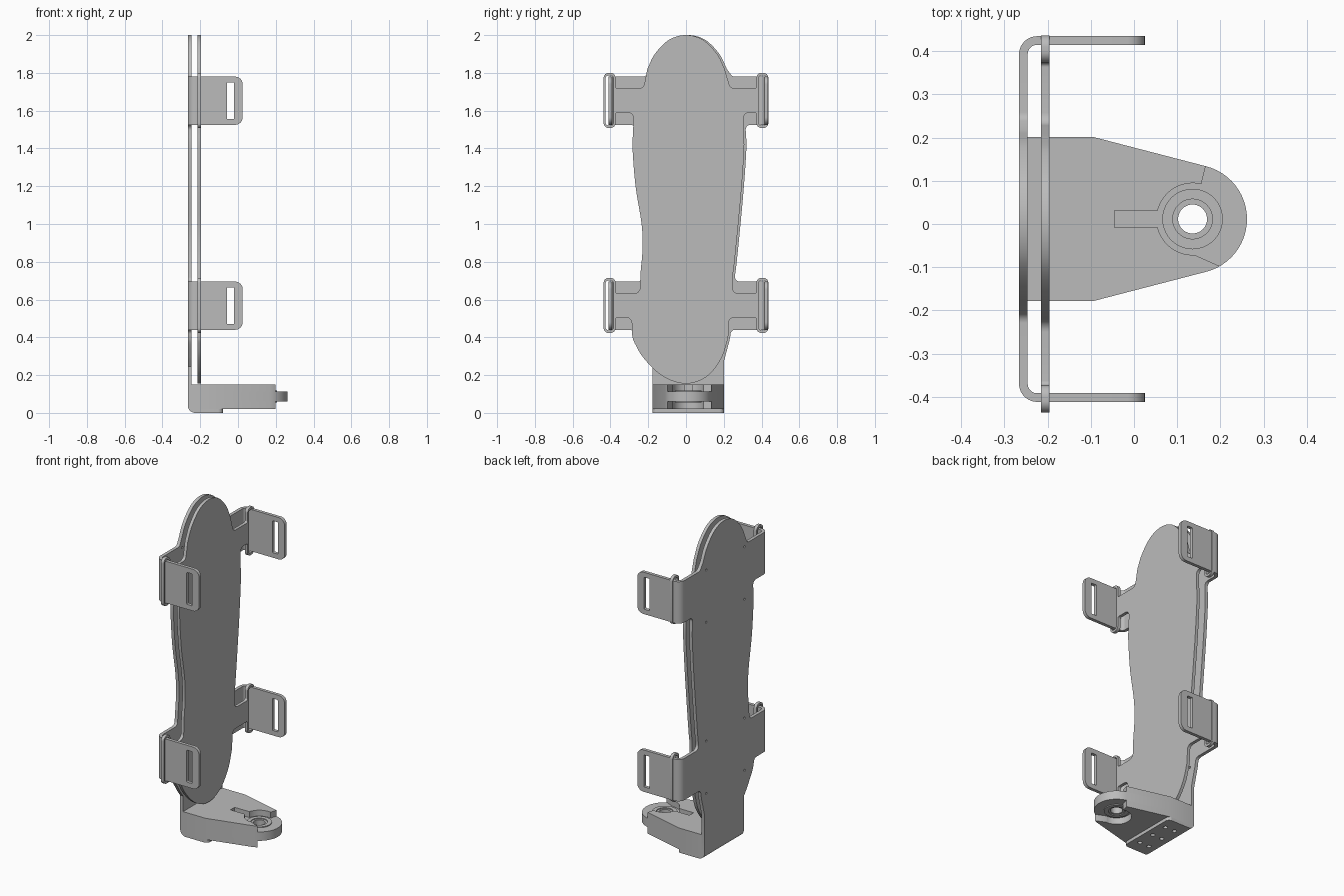
import bpy, bmesh
from math import cos, sin, radians, pi
from mathutils import Matrix, Vector

cube = bpy.data.objects.get("Cube")
if cube:
    bpy.data.objects.remove(cube, do_unlink=True)

grey = bpy.data.materials.new("plain_grey")
grey.use_nodes = True
grey.diffuse_color = (0.5, 0.5, 0.5, 1)
grey.node_tree.nodes["Principled BSDF"].inputs["Base Color"].default_value = (0.5, 0.5, 0.5, 1)

# Local axes of a slab's outline: (y, z), (z, x) or (x, y), extruded along the named axis
AXES = {
    "x": Matrix(((0, 0, 1, 0), (1, 0, 0, 0), (0, 1, 0, 0), (0, 0, 0, 1))),
    "y": Matrix(((0, 1, 0, 0), (0, 0, 1, 0), (1, 0, 0, 0), (0, 0, 0, 1))),
    "z": Matrix.Identity(4),
}


def slab(name, axis, outlines, lo, hi):
    """Extrude nested outlines (inner ones are holes) from lo to hi along an axis."""
    curve = bpy.data.curves.new(name + "_outline", "CURVE")
    curve.dimensions = "2D"
    curve.fill_mode = "BOTH"
    curve.extrude = (hi - lo) / 2
    for pts in outlines:
        spline = curve.splines.new("POLY")
        spline.points.add(len(pts) - 1)
        for p, (a, b) in zip(spline.points, pts):
            p.co = (a, b, 0, 1)
        spline.use_cyclic_u = True
    temp = bpy.data.objects.new(name + "_temp", curve)
    bpy.context.collection.objects.link(temp)
    deps = bpy.context.evaluated_depsgraph_get()
    mesh = bpy.data.meshes.new_from_object(temp.evaluated_get(deps))
    bpy.data.objects.remove(temp, do_unlink=True)
    bpy.data.curves.remove(curve)
    mesh.name = name
    mesh.transform(AXES[axis] @ Matrix.Translation((0, 0, (lo + hi) / 2)))
    bm = bmesh.new()
    bm.from_mesh(mesh)
    bmesh.ops.remove_doubles(bm, verts=bm.verts, dist=0.00005)
    bmesh.ops.recalc_face_normals(bm, faces=bm.faces)
    bm.to_mesh(mesh)
    bm.free()
    mesh.materials.clear()
    mesh.materials.append(grey)
    obj = bpy.data.objects.new(name, mesh)
    bpy.context.collection.objects.link(obj)
    bpy.ops.object.select_all(action="DESELECT")
    obj.select_set(True)
    bpy.context.view_layer.objects.active = obj
    bpy.ops.object.shade_smooth_by_angle(angle=radians(30))
    return obj


def arc(cx, cy, r, start, end, n=24):
    angles = [radians(start + (end - start) * i / n) for i in range(n + 1)]
    return [(cx + r * cos(t), cy + r * sin(t)) for t in angles]


def circle(cx, cy, r, n=40):
    return arc(cx, cy, r, 0, 360, n)[:-1]


def fillet(corners, n=6):
    """Round each (a, b, radius) corner; plain (a, b) points stay as they are."""
    out = []
    for i, c in enumerate(corners):
        p = Vector(c[:2])
        if len(c) == 2:
            out.append(tuple(p))
            continue
        u = (Vector(corners[i - 1][:2]) - p).normalized()
        v = (Vector(corners[(i + 1) % len(corners)][:2]) - p).normalized()
        half = u.angle(v) / 2
        mid = p + (u + v).normalized() * c[2] / sin(half)
        t = c[2] * cos(half) / sin(half)
        a, b = p + u * t - mid, p + v * t - mid
        for k in range(n + 1):
            d = a.lerp(b, k / n).normalized() * c[2]
            out.append(tuple(mid + d))
    return out


def box(a0, a1, b0, b1, r):
    return fillet([(a0, b0, r), (a1, b0, r), (a1, b1, r), (a0, b1, r)])


def smooth(points, n=7):
    """Smooth open curve through the points."""
    p = [Vector(q) for q in points]
    p = [2 * p[0] - p[1]] + p + [2 * p[-1] - p[-2]]
    out = []
    for a, b, c, d in zip(p, p[1:], p[2:], p[3:]):
        for k in range(n):
            t = k / n
            out.append(tuple((2 * b + (c - a) * t + (2 * a - 5 * b + 4 * c - d) * t * t
                              + (3 * b - a - 3 * c + d) * t ** 3) / 2))
    return out + [tuple(p[-2])]


# Shared body contour, counter-clockwise as seen from +x
foot = [(-.285, .41), (-.272, .37), (-.22, .285), (-.12, .192), (0, .155),
        (.11, .192), (.185, .285), (.218, .38), (.224, .41)]
right_waist = [(.248, .73), (.257, .8), (.277, 1.0), (.295, 1.2), (.308, 1.4), (.305, 1.49)]
crown = [(.205, 1.82), (.165, 1.9), (.09, 1.975), (0, 2.0),
         (-.09, 1.975), (-.165, 1.9), (-.205, 1.82)]
left_waist = [(-.28, 1.49), (-.283, 1.4), (-.267, 1.2), (-.235, 1.0), (-.23, .87), (-.24, .75)]
MID = 0.0115
WINGS = (0.44, 1.525)
WING_H = 0.255


def loop_wing(base, side, y_low, y_high):
    """Narrow wing ending in a tall rounded loop, listed from bottom to top."""
    lo, hi = base + .065, base + .192
    s = side
    pts = [(s * y_low, lo, .03), (s * .373, lo, .01), (s * .373, base - .017, .026),
           (s * .436, base - .017, .026), (s * .436, base + .275, .026),
           (s * .373, base + .275, .026), (s * .373, hi, .01), (s * y_high, hi, .03)]
    return pts if side > 0 else pts[::-1]


def plain_wing(base, side, y_low, y_high):
    s = side
    pts = [(s * y_low, base, .025), (s * .381, base),
           (s * .381, base + WING_H), (s * y_high, base + WING_H, .025)]
    return pts if side > 0 else pts[::-1]


def body(wing, bottom):
    low, high = WINGS
    return fillet(bottom + wing(low, 1, .226, .246) + smooth(right_waist)
                  + wing(high, 1, .303, .235) + smooth(crown)
                  + wing(high, -1, .277, .225) + smooth(left_waist)
                  + wing(low, -1, .288, .245))


# Front plate with four strap loops
loop_slots = [box(min(s * .384, s * .426), max(s * .384, s * .426), b - .003, b + .261, .016)
              for b in WINGS for s in (-1, 1)]
slab("front_plate", "x", [body(loop_wing, smooth(foot))] + loop_slots, -.215, -.196)

# Back plate running down to the base, with small fixing holes
neck = smooth(foot[:3]) + [(-.19, .245), (-.19, .04), (.19, .04), (.19, .275)] + smooth(foot[-2:])
back = [(y + MID, z) for y, z in body(plain_wing, neck)]
fixings = [circle(y, z, .007, 12) for y in (-.185, .185) for z in (.4, .72, 1.445, 1.765)]
slab("back_plate", "x", [back] + fixings, -.266, -.246)

# Bent arms with strap slots
for label, base in zip(("lower", "upper"), WINGS):
    top = base + WING_H
    for side, s in (("left", 1), ("right", -1)):
        outer, inner = MID + s * .423, MID + s * .403
        plate = fillet([(base, -.224), (base, .025, .04), (top, .025, .04), (top, -.224)])
        slot = box(base + .03, base + .225, -.058, -.021, .004)
        slab(f"{label}_{side}_arm", "y", [plate, slot], min(outer, inner), max(outer, inner))
        cy = MID + s * .381
        bend = arc(-.224, cy, .042, 180, 180 - s * 90, 10) + arc(-.224, cy, .022, 180 - s * 90, 180, 10)
        slab(f"{label}_{side}_bend", "z", [bend], base, top)

# Base bend and flange with six screw holes
y0, y1 = MID - .19, MID + .19
bend = [(z, x) for x, z in arc(-.226, .04, .04, 180, 270, 10) + arc(-.226, .04, .02, 270, 180, 10)]
slab("base_bend", "y", [bend], y0, y1)
flange = fillet([(-.226, y0), (-.08, y0, .025), (-.08, y1, .025), (-.226, y1)])
screws = [circle(x, MID + y, .013, 16) for x in (-.19, -.125) for y in (-.11, 0, .11)]
slab("base_flange", "z", [flange] + screws, 0, .02)

# Base block: full layer in the middle, layers with a round socket above and below
PX = .1355
rear = [(-.095, y1), (-.246, y1), (-.246, y0), (-.095, y0)]
tip = arc(PX, MID, .126, -76, 76)
slab("pivot_layer", "z", [rear + tip, circle(PX, MID, .0335)], .06, .114)
lip = arc(PX, MID, .126, -76, -60, 4)
edge = [arc(PX, MID, .126, 76, 76, 1)[0]]
slab("block_bottom", "z", [rear + lip + arc(PX, MID, .083, -87, -284, 40) + edge], .02, .06)
groove = [(-.045, MID - .02), (-.045, MID + .02)]
socket = arc(PX, MID, .083, -87, -166, 18) + groove + arc(PX, MID, .083, -194, -284, 18)
slab("block_top", "z", [rear + lip + socket + edge], .114, .15)

# Raised washers around the pivot hole
for label, lo, hi in (("upper", .114, .119), ("lower", .055, .06)):
    slab(label + "_washer", "z", [circle(PX, MID, .07), circle(PX, MID, .046)], lo, hi)
